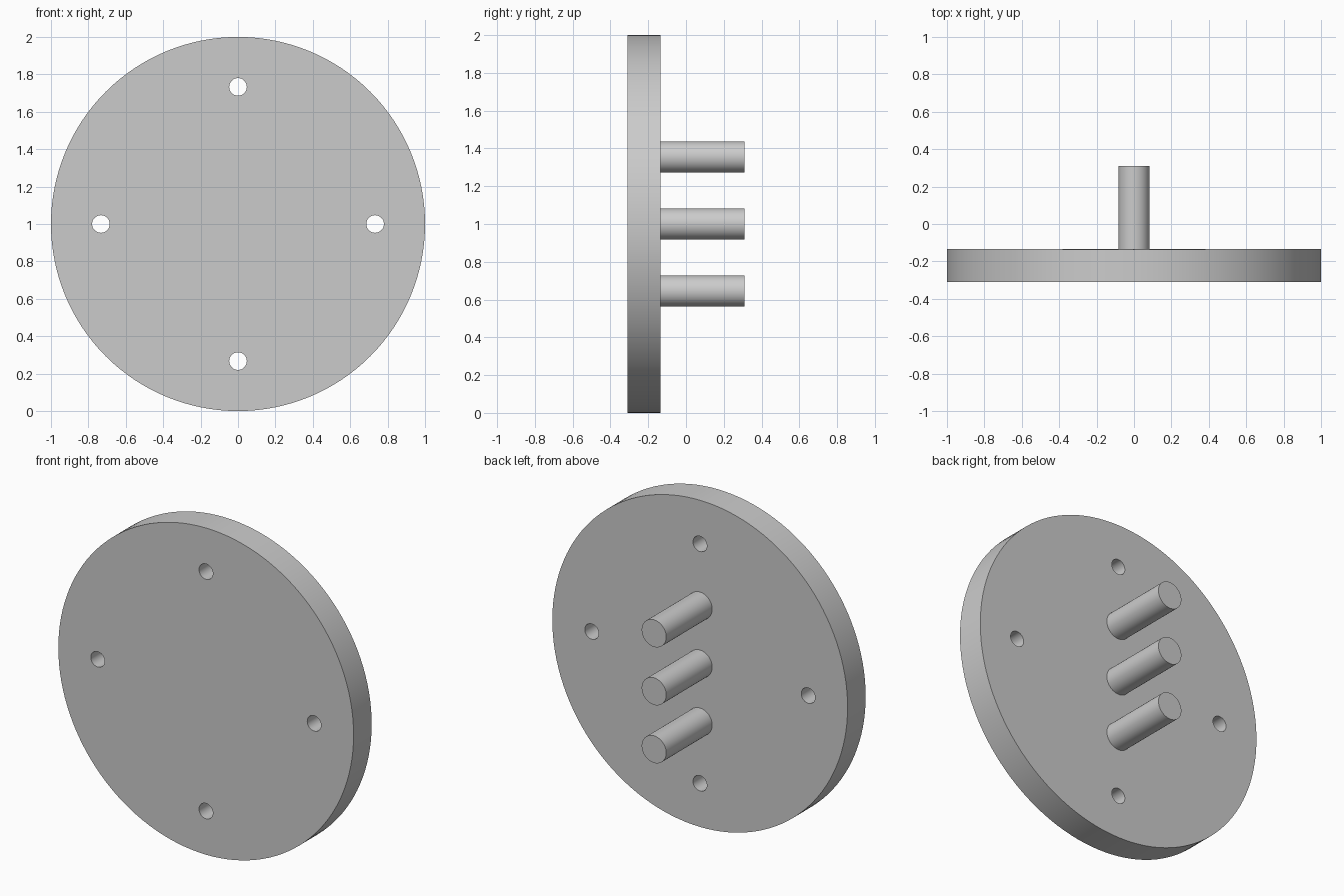
import bpy
import math

# Remove the default cube
default = bpy.data.objects.get("Cube")
if default:
    bpy.data.objects.remove(default, do_unlink=True)

FRONT, FACE, TIP = -0.31, -0.135, 0.31
CENTRE = 1.0

grey = bpy.data.materials.new("light_grey")
grey.use_nodes = True
colour = (0.6, 0.6, 0.6, 1)
grey.diffuse_color = colour
grey.node_tree.nodes["Principled BSDF"].inputs["Base Color"].default_value = colour


def rod(name, radius, y0, y1, x=0, z=CENTRE, sides=64):
    """Cylinder lying along y from y0 to y1."""
    bpy.ops.mesh.primitive_cylinder_add(
        vertices=sides, radius=radius, depth=y1 - y0,
        location=(x, (y0 + y1) / 2, z), rotation=(math.pi / 2, 0, 0))
    obj = bpy.context.object
    obj.name = name
    obj.data.materials.append(grey)
    return obj


def smooth(obj):
    bpy.ops.object.select_all(action="DESELECT")
    obj.select_set(True)
    bpy.context.view_layer.objects.active = obj
    bpy.ops.object.shade_smooth_by_angle(angle=math.radians(30))


# Round plate with four through holes
plate = rod("round_plate", 1.0, FRONT, FACE, sides=128)
for i in range(4):
    angle = i * math.pi / 2
    cutter = rod(f"hole_cutter_{i + 1}", 0.047, FRONT - 0.1, FACE + 0.1,
                 0.733 * math.cos(angle), CENTRE + 0.733 * math.sin(angle), 48)
    cut = plate.modifiers.new("bolt_hole", "BOOLEAN")
    cut.operation = "DIFFERENCE"
    cut.solver = "EXACT"
    cut.object = cutter
    bpy.context.view_layer.objects.active = plate
    bpy.ops.object.modifier_apply(modifier=cut.name)
    bpy.data.objects.remove(cutter, do_unlink=True)
smooth(plate)

# Three pegs in a vertical row on the back
for name, offset in (("lower_peg", -0.355), ("middle_peg", 0), ("upper_peg", 0.355)):
    smooth(rod(name, 0.083, FACE, TIP, z=CENTRE + offset))
